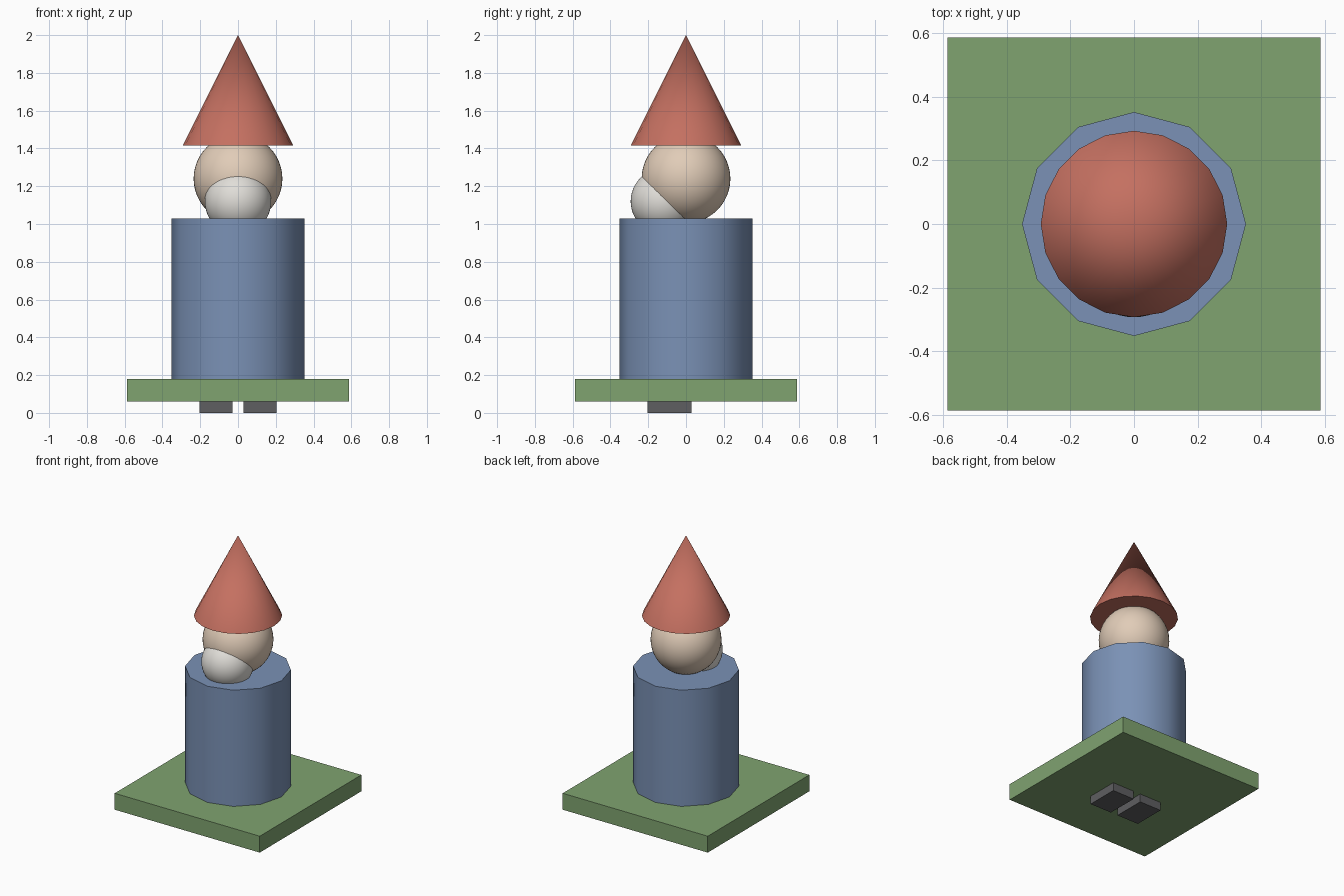
import bpy
import math

cube = bpy.data.objects.get("Cube")
if cube:
    bpy.data.objects.remove(cube, do_unlink=True)


def material(name, r, g, b):
    mat = bpy.data.materials.new(name)
    mat.use_nodes = True
    mat.diffuse_color = (r, g, b, 1)
    mat.node_tree.nodes["Principled BSDF"].inputs["Base Color"].default_value = (r, g, b, 1)
    return mat


def finish(name, mat, smooth=True):
    """Name and colour the newly added part, smoothing its round sides."""
    obj = bpy.context.object
    obj.name = obj.data.name = name
    obj.data.materials.append(mat)
    if smooth:
        bpy.ops.object.shade_smooth_by_angle(angle=math.radians(40))


def box(name, mat, low, high):
    bpy.ops.mesh.primitive_cube_add(size=1, location=[(a + b) / 2 for a, b in zip(low, high)])
    bpy.context.object.scale = [b - a for a, b in zip(low, high)]
    bpy.ops.object.transform_apply(location=False, rotation=False, scale=True)
    finish(name, mat, smooth=False)


def ball(name, mat, radius, location):
    bpy.ops.mesh.primitive_uv_sphere_add(segments=48, ring_count=24, radius=radius, location=location)
    finish(name, mat)


def tapered(name, mat, sides, radius, top_radius, bottom, top):
    bpy.ops.mesh.primitive_cone_add(vertices=sides, radius1=radius, radius2=top_radius,
                                    depth=top - bottom, location=(0, 0, (bottom + top) / 2))
    finish(name, mat)


green = material("grass green", 0.214, 0.367, 0.163)
blue = material("coat blue", 0.196, 0.285, 0.465)
red = material("hat red", 0.554, 0.162, 0.119)
skin = material("skin", 0.75, 0.604, 0.477)
white = material("beard white", 0.75, 0.73, 0.69)
dark = material("boot grey", 0.113, 0.113, 0.119)

# Square base slab
box("base", green, (-0.587, -0.587, 0.06), (0.587, 0.587, 0.18))

# Pair of boots showing under the base
for side, x in (("left", 0.117), ("right", -0.117)):
    box(side + "_boot", dark, (x - 0.088, -0.205, 0), (x + 0.088, 0.03, 0.117))

# Twelve-sided coat and pointed hat
tapered("body", blue, 12, 0.352, 0.352, 0.18, 1.03)
tapered("hat", red, 20, 0.293, 0, 1.415, 2)

# Head with a round beard at the front
ball("head", skin, 0.235, (0, 0, 1.24))
ball("beard", white, 0.176, (0, -0.117, 1.12))
